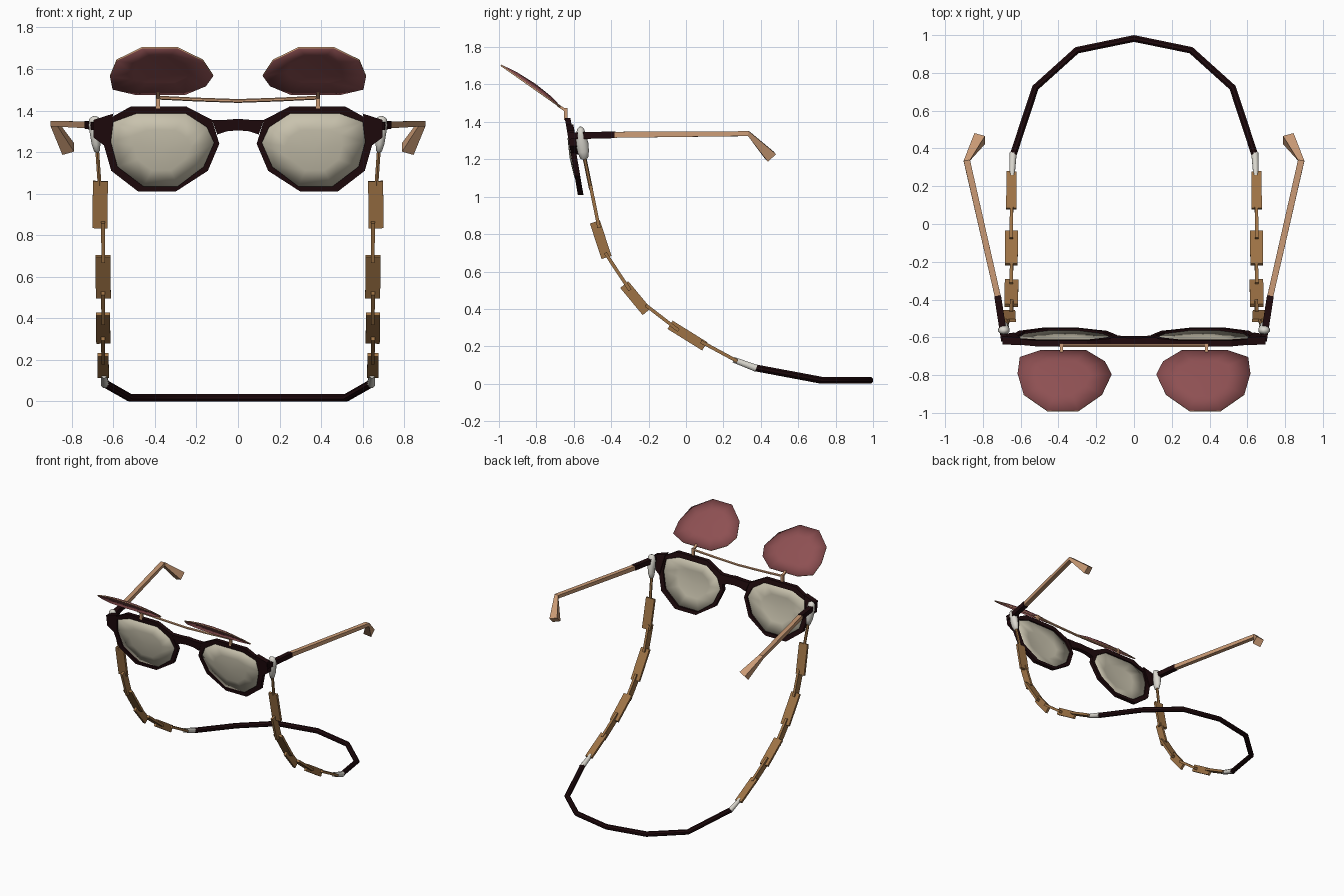
import bpy, bmesh, math
from mathutils import Vector

if "Cube" in bpy.data.objects:
    bpy.data.objects.remove(bpy.data.objects["Cube"])


def material(name, r, g, b):
    m = bpy.data.materials.new(name)
    m.diffuse_color = (r, g, b, 1)
    m.use_nodes = True
    m.node_tree.nodes["Principled BSDF"].inputs["Base Color"].default_value = m.diffuse_color
    return m


DARK = material("dark_brown", 0.014, 0.003, 0.004)
COPPER = material("copper", 0.60, 0.33, 0.18)
GOLD = material("gold", 0.34, 0.17, 0.06)
PEARL = material("pearl", 0.70, 0.68, 0.62)
GLASS = material("pale_glass", 0.58, 0.54, 0.42)
TINT = material("rose_tint", 0.27, 0.08, 0.085)


def finish(name, bm, mats, mirror=True, smooth=None):
    bmesh.ops.recalc_face_normals(bm, faces=bm.faces)
    me = bpy.data.meshes.new(name)
    bm.to_mesh(me)
    bm.free()
    for m in mats:
        me.materials.append(m)
    ob = bpy.data.objects.new(name, me)
    bpy.context.collection.objects.link(ob)
    if smooth:
        me.shade_smooth()
        me.set_sharp_from_angle(angle=math.radians(smooth))
    if mirror:
        ob.modifiers.new("mirror", 'MIRROR').use_mirror_merge = False
    return ob


def tube(name, path, radii, mat, sides=4, mirror=True, smooth=None, side_dir=(1, 0, 0)):
    """Sweep a polygon section; radii hold (half width, half height) per point."""
    bm = bmesh.new()
    pts = [Vector(p) for p in path]
    if isinstance(radii, tuple):
        radii = [radii] * len(pts)
    k = 1 / math.cos(math.pi / sides)
    rings = []
    for i, p in enumerate(pts):
        t = (pts[min(i + 1, len(pts) - 1)] - pts[max(i - 1, 0)]).normalized()
        ref = Vector(side_dir) if side_dir else t.cross(Vector((0, 0, 1)))
        u = (ref - t * ref.dot(t)).normalized()
        v = t.cross(u)
        ring = []
        for j in range(sides):
            a = 2 * math.pi * (j + 0.5) / sides
            ring.append(bm.verts.new(p + u * (math.cos(a) * radii[i][0] * k)
                                     + v * (math.sin(a) * radii[i][1] * k)))
        rings.append(ring)
    for a, b in zip(rings, rings[1:]):
        for j in range(sides):
            n = (j + 1) % sides
            bm.faces.new((a[j], a[n], b[n], b[j]))
    bm.faces.new(rings[0])
    bm.faces.new(rings[-1])
    return finish(name, bm, [mat], mirror, smooth)


# Lens-plane outlines as (x, z)
INNER = [(.49, 1.385), (.25, 1.385), (.15, 1.32), (.115, 1.245), (.165, 1.13),
         (.29, 1.035), (.455, 1.035), (.58, 1.13), (.612, 1.25), (.60, 1.345)]
OUTER = [(.515, 1.42), (.25, 1.42), (.125, 1.355), (.09, 1.24), (.145, 1.11),
         (.30, 1.01), (.48, 1.01), (.61, 1.11), (.65, 1.25), (.64, 1.35)]


def front_y(z):
    return -0.648 + (1.42 - z) * 0.17


def prism(name, outline, depth, mirror=True):
    """Flat plate that follows the slope of the frame front."""
    bm = bmesh.new()
    f = [bm.verts.new((x, front_y(z), z)) for x, z in outline]
    b = [bm.verts.new((x, front_y(z) + depth, z)) for x, z in outline]
    bm.faces.new(f)
    bm.faces.new(b[::-1])
    for i in range(len(f)):
        n = (i + 1) % len(f)
        bm.faces.new((f[i], f[n], b[n], b[i]))
    return finish(name, bm, [DARK], mirror)


# Rims
bm = bmesh.new()
loops = [[bm.verts.new((x, front_y(z) + d, z)) for x, z in o]
         for o, d in ((OUTER, 0), (INNER, 0), (INNER, .03), (OUTER, .03))]
for k in range(4):
    a, b = loops[k], loops[(k + 1) % 4]
    for i in range(10):
        n = (i + 1) % 10
        bm.faces.new((a[i], a[n], b[n], b[i]))
finish("rim", bm, [DARK])

# Bridge and end pieces
prism("bridge", [(-.125, 1.355), (-.06, 1.355), (0, 1.36), (.06, 1.355), (.125, 1.355),
                 (.10, 1.285), (.055, 1.30), (0, 1.305), (-.055, 1.30), (-.10, 1.285)], .035, False)
prism("end_piece", [(.60, 1.385), (.695, 1.355), (.695, 1.27), (.635, 1.225)], .04)


def dome_lens(name, rim, center, bulge, mats, thick):
    """Shallow dome inside an outline."""
    bm = bmesh.new()
    center, bulge = Vector(center), Vector(bulge)
    outer = [bm.verts.new(p) for p in rim]
    mid = [bm.verts.new(center.lerp(Vector(p), .55) + bulge * .7) for p in rim]
    tip = bm.verts.new(center + bulge)
    for i in range(len(rim)):
        n = (i + 1) % len(rim)
        bm.faces.new((outer[i], outer[n], mid[n], mid[i]))
        bm.faces.new((mid[i], mid[n], tip))
    ob = finish(name, bm, mats, True, 40)
    s = ob.modifiers.new("thickness", 'SOLIDIFY')
    s.thickness = thick
    s.offset = 0
    s.material_offset_rim = len(mats) - 1


# Main lenses
dome_lens("lens", [(x, front_y(z) + .015, z) for x, z in INNER],
          (.365, front_y(1.215) + .015, 1.215), (0, -.022, -.004), [GLASS], .006)

# Flipped-up tinted lenses with a thin metal edge
rim = []
for x, z in INNER:
    t = (1.385 - z) / .35
    rim.append((x + .004, -.67 - .32 * t, 1.478 + .225 * t))
dome_lens("flip_lens", rim, (.37, -.82, 1.583), (0, .012, .018), [TINT, COPPER], .008)

# Clip bar, posts and short lens arms
tube("clip_bar", [(-.385, -.642, 1.462), (-.2, -.642, 1.453), (0, -.642, 1.446),
                  (.2, -.642, 1.453), (.385, -.642, 1.462)], (.008, .008), COPPER, 6, False,
     side_dir=(0, 1, 0))
tube("clip_post", [(.385, -.642, 1.41), (.385, -.642, 1.475)], (.009, .009), COPPER)
tube("clip_lens_arm", [(.385, -.642, 1.46), (.385, -.685, 1.488)], (.008, .007), COPPER)

# Temples
tube("temple_root", [(.685, -.62, 1.325), (.722, -.38, 1.331)], (.018, .018), DARK)
tube("temple_arm", [(.722, -.38, 1.331), (.885, .335, 1.337), (.817, .452, 1.215)],
     [(.016, .016), (.017, .013), (.03, .03)], COPPER)

# Pearl drops holding the chain
tube("pearl_drop", [(.695, -.565, 1.372), (.692, -.564, 1.362), (.689, -.561, 1.33),
                    (.687, -.556, 1.285), (.683, -.549, 1.24), (.678, -.544, 1.205),
                    (.677, -.543, 1.198)],
     [(.010, .008), (.024, .018), (.030, .025), (.025, .032), (.021, .029), (.014, .02), (.005, .006)],
     PEARL, 10, smooth=60)
tube("chain_thread", [(.678, -.544, 1.215), (.666, -.508, 1.04)], (.009, .009), GOLD, 6)

# Chain plates as (y, z) ends and half width, alternately turned a quarter
PLATES = [((-.511, 1.06), (-.465, .835), .036), ((-.487, .865), (-.425, .675), .028),
          ((-.432, .70), (-.30, .50), .036), ((-.33, .53), (-.21, .385), .028),
          ((-.215, .42), (-.04, .285), .034), ((-.085, .315), (.10, .20), .026),
          ((.08, .225), (.275, .12), .027)]
for i, (a, b, w) in enumerate(PLATES):
    x0, x1 = (.662, .665) if i == 0 else (.65, .648)
    size = (w, .009) if i % 2 == 0 else (.009, w)
    tube("chain_plate_%d" % (i + 1), [(x0, *a), (x1, *b)], size, GOLD)

# Ferrules and neck cord
tube("cord_ferrule", [(.645, .255, .128), (.64, .375, .083)],
     [(.013, .015), (.019, .019)], PEARL, 8, smooth=50)
half = [(.64, .365, .086), (.522, .722, .019), (.302, .92, .019)]
cord = half + [(0, .982, .019)] + [(-x, y, z) for x, y, z in reversed(half)]
tube("neck_cord", cord, (.018, .018), DARK, 8, False, 40, side_dir=None)
